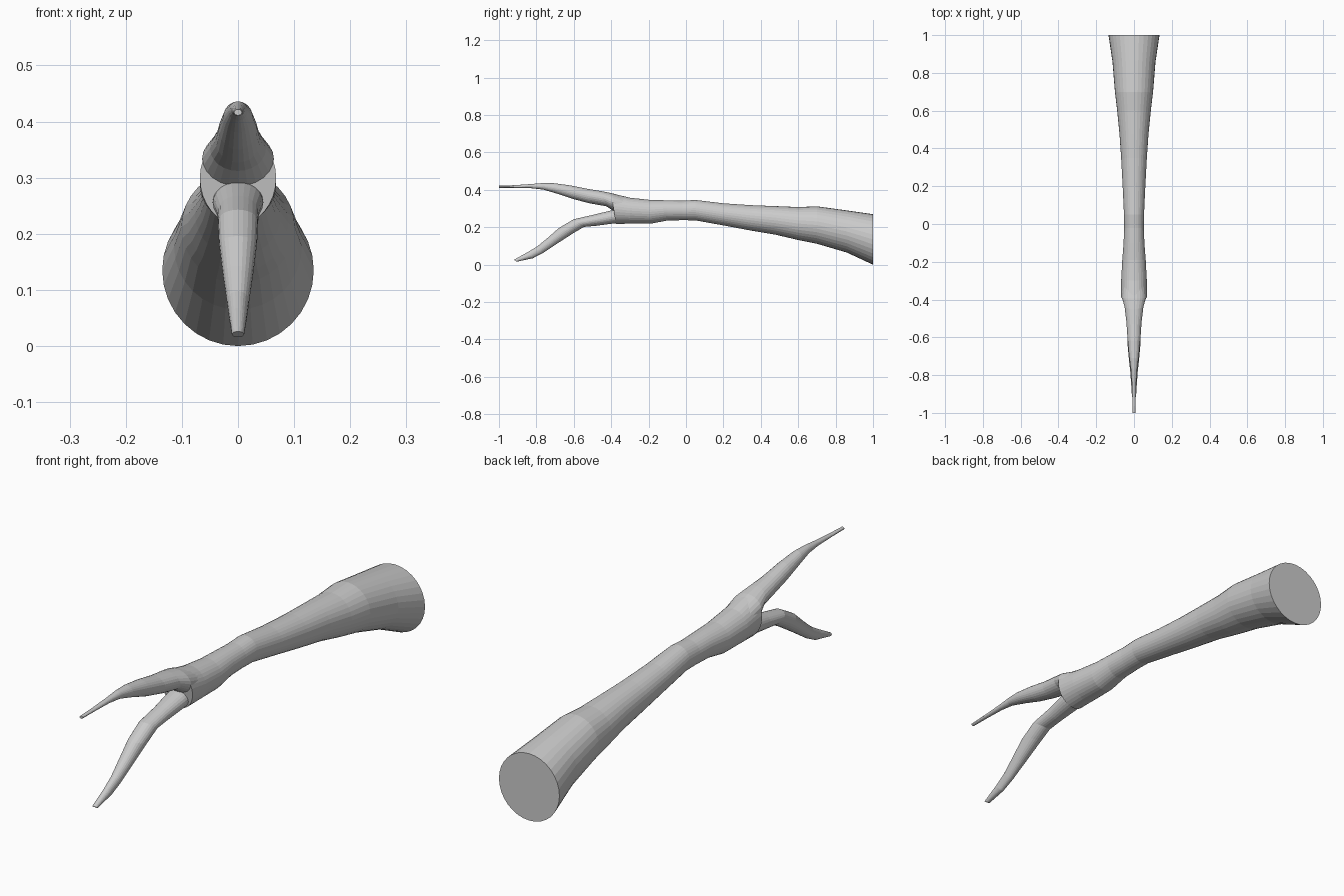
import bpy, bmesh, math


def limb(name, rings, sides):
    """Loft elliptical rings; each ring = top (y, z), bottom (y, z), half width."""
    bm = bmesh.new()
    loops = []
    for ty, tz, by, bz, w in rings:
        loop = []
        for i in range(sides):
            a = 2 * math.pi * i / sides
            k = math.cos(a) / 2
            loop.append(bm.verts.new((w * math.sin(a),
                                      (ty + by) / 2 + (ty - by) * k,
                                      (tz + bz) / 2 + (tz - bz) * k)))
        loops.append(loop)
    for a, b in zip(loops, loops[1:]):
        for i in range(sides):
            j = (i + 1) % sides
            bm.faces.new((a[i], a[j], b[j], b[i]))
    bm.faces.new(loops[0])
    bm.faces.new(loops[-1])
    bmesh.ops.recalc_face_normals(bm, faces=bm.faces)
    mesh = bpy.data.meshes.new(name)
    bm.to_mesh(mesh)
    bm.free()
    obj = bpy.data.objects.new(name, mesh)
    bpy.context.collection.objects.link(obj)
    return obj


# Main stem, from the wide cut end to the fork
limb("main_stem", [
    (1.00, 0.27, 1.00, 0.00, 0.135),
    (0.86, 0.29, 0.86, 0.065, 0.114),
    (0.70, 0.312, 0.70, 0.112, 0.101),
    (0.60, 0.308, 0.60, 0.132, 0.089),
    (0.48, 0.313, 0.48, 0.16, 0.077),
    (0.35, 0.318, 0.35, 0.182, 0.068),
    (0.20, 0.328, 0.20, 0.21, 0.060),
    (0.05, 0.346, 0.05, 0.237, 0.053),
    (-0.02, 0.342, -0.02, 0.238, 0.052),
    (-0.10, 0.344, -0.10, 0.236, 0.055),
    (-0.19, 0.346, -0.19, 0.219, 0.062),
    (-0.30, 0.358, -0.30, 0.220, 0.068),
    (-0.40, 0.382, -0.375, 0.217, 0.068),
], 32)

# Upper twig, rising from the fork
limb("upper_twig", [
    (-0.33, 0.362, -0.32, 0.265, 0.060),
    (-0.395, 0.382, -0.385, 0.285, 0.064),
    (-0.45, 0.393, -0.425, 0.312, 0.050),
    (-0.53, 0.406, -0.51, 0.327, 0.040),
    (-0.62, 0.424, -0.60, 0.350, 0.034),
    (-0.71, 0.436, -0.69, 0.380, 0.026),
    (-0.77, 0.436, -0.765, 0.402, 0.017),
    (-0.83, 0.431, -0.83, 0.409, 0.012),
    (-0.92, 0.425, -0.92, 0.411, 0.009),
    (-1.00, 0.422, -1.00, 0.411, 0.007),
], 24)

# Lower twig, drooping from the fork
limb("lower_twig", [
    (-0.34, 0.300, -0.33, 0.225, 0.045),
    (-0.40, 0.290, -0.39, 0.220, 0.045),
    (-0.49, 0.268, -0.48, 0.208, 0.037),
    (-0.60, 0.243, -0.545, 0.202, 0.036),
    (-0.68, 0.196, -0.60, 0.170, 0.034),
    (-0.74, 0.143, -0.69, 0.112, 0.027),
    (-0.795, 0.098, -0.765, 0.062, 0.020),
    (-0.845, 0.068, -0.82, 0.034, 0.016),
    (-0.92, 0.026, -0.905, 0.016, 0.011),
], 24)
